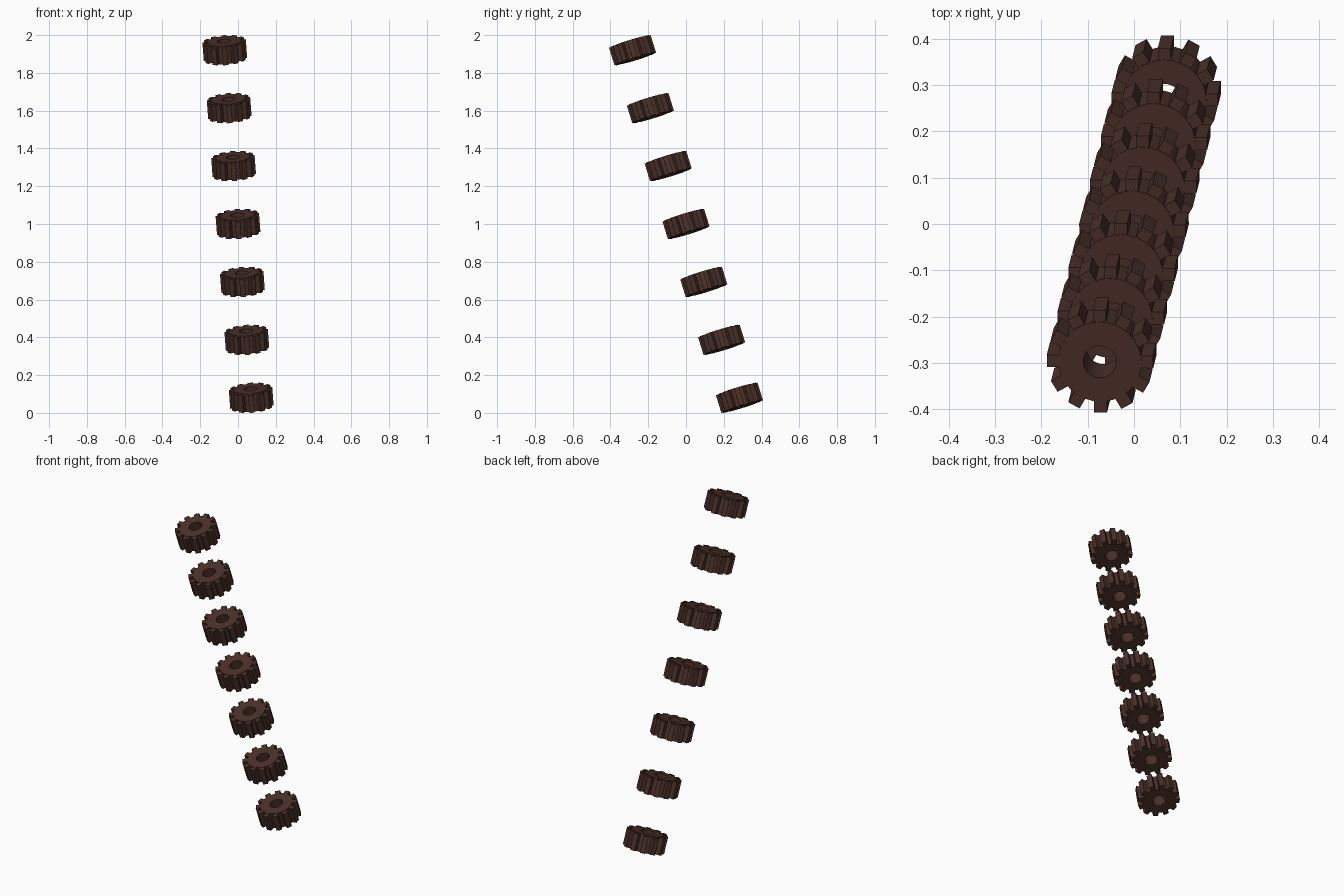
import bpy, bmesh
from math import sin, cos, pi
from mathutils import Matrix, Vector

if "Cube" in bpy.data.objects:
    bpy.data.objects.remove(bpy.data.objects["Cube"])

COUNT, TEETH, SEG = 7, 12, 32
R_OUT, R_BODY, R_HOLE = 0.115, 0.09, 0.036
THICK, TOOTH_H, TOOTH_W = 0.10, 0.096, 0.028
TOP = Vector((-0.07, -0.283, 0.92))   # top gear centre relative to the middle gear

brown = bpy.data.materials.new("dark_brown")
brown.diffuse_color = (0.07, 0.03, 0.022, 1)
brown.use_nodes = True
brown.node_tree.nodes["Principled BSDF"].inputs["Base Color"].default_value = brown.diffuse_color


def add_ring(bm):
    # gear body with a round bore: a rectangular section swept around z
    h = THICK / 2
    section = [(R_HOLE, -h), (R_BODY, -h), (R_BODY, h), (R_HOLE, h)]
    loops = [[bm.verts.new((r * cos(2 * pi * i / SEG), r * sin(2 * pi * i / SEG), z))
              for r, z in section] for i in range(SEG)]
    for i in range(SEG):
        a, b = loops[i], loops[(i + 1) % SEG]
        for k in range(4):
            n = (k + 1) % 4
            bm.faces.new((a[k], b[k], b[n], a[n]))


def add_teeth(bm):
    # square blocks set slightly into the body
    inner = R_BODY - 0.008
    size = Matrix.Diagonal((R_OUT - inner, TOOTH_W, TOOTH_H, 1))
    for i in range(TEETH):
        place = Matrix.Rotation(2 * pi * i / TEETH, 4, 'Z') @ \
            Matrix.Translation(((R_OUT + inner) / 2, 0, 0)) @ size
        bmesh.ops.create_cube(bm, size=1, matrix=place)


mesh = bpy.data.meshes.new("gear")
bm = bmesh.new()
add_ring(bm)
add_teeth(bm)
bmesh.ops.recalc_face_normals(bm, faces=bm.faces)
bm.to_mesh(mesh)
bm.free()
mesh.materials.append(brown)

# row of identical gears on one leaning axis
tilt = Vector((0, 0, 1)).rotation_difference(TOP)
for i in range(COUNT):
    gear = bpy.data.objects.new(f"gear_{i + 1}", mesh)
    gear.rotation_mode = 'QUATERNION'
    gear.rotation_quaternion = tilt
    gear.location = Vector((0, 0, 1)) + TOP * (2 * i / (COUNT - 1) - 1)
    bpy.context.collection.objects.link(gear)
